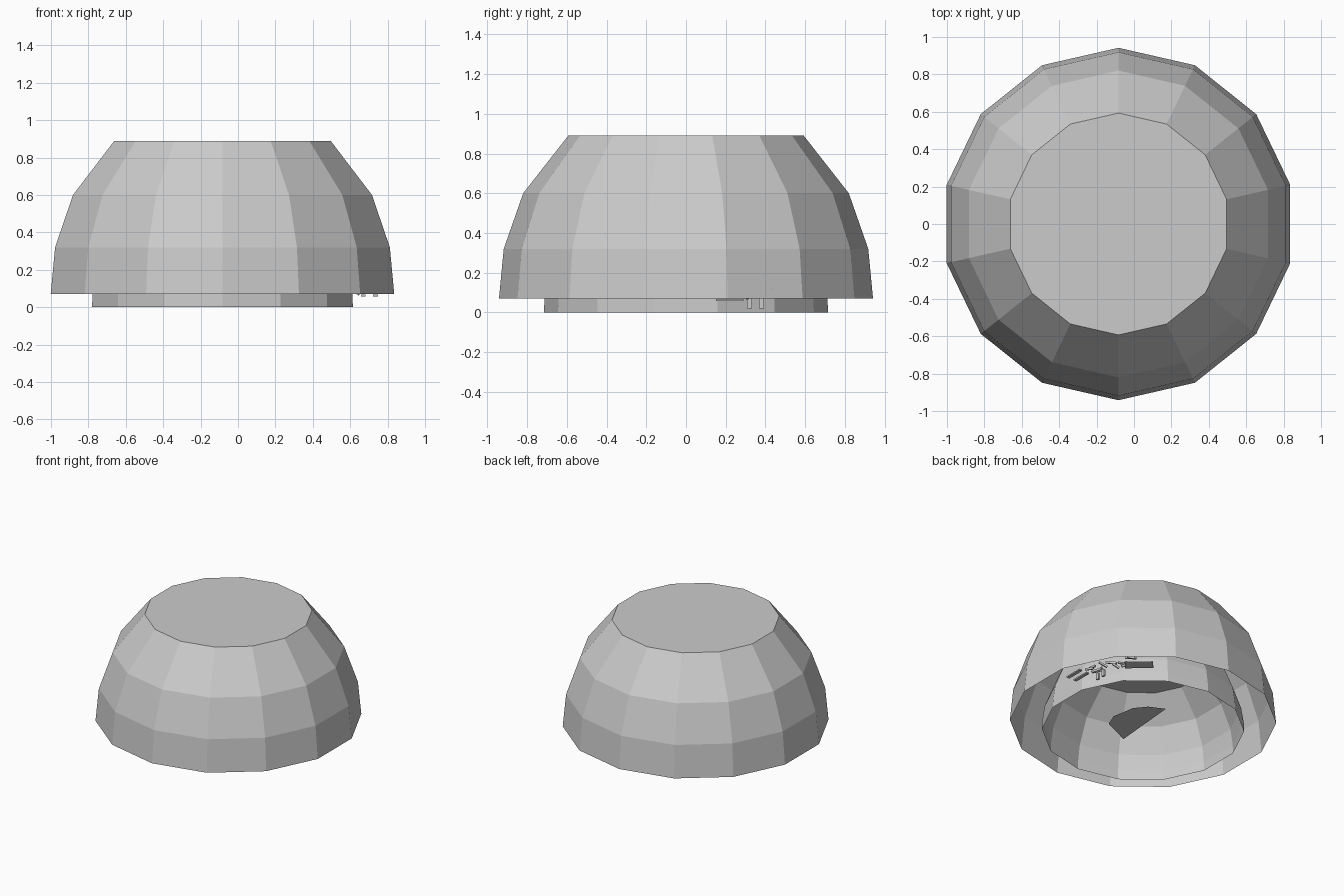
import bpy, bmesh, math, random
from mathutils import Vector, Matrix

cube = bpy.data.objects.get("Cube")
if cube:
    bpy.data.objects.remove(cube, do_unlink=True)

random.seed(4)
SIDES = 14
CENTRE = Vector((-0.083, 0, 0))


def make_material(name, value):
    mat = bpy.data.materials.new(name)
    mat.use_nodes = True
    colour = (value, value, value, 1)
    mat.diffuse_color = colour
    mat.node_tree.nodes["Principled BSDF"].inputs["Base Color"].default_value = colour
    return mat


GREY = make_material("light grey", 0.6)


def finish(name, bm):
    mesh = bpy.data.meshes.new(name)
    bm.to_mesh(mesh)
    bm.free()
    mesh.materials.append(GREY)
    obj = bpy.data.objects.new(name, mesh)
    bpy.context.collection.objects.link(obj)
    return obj


def faceted_dome(name, profile):
    """Open-bottomed dome of flat facets with a flat lid; profile is (radius, z)."""
    bm = bmesh.new()
    rings = []
    for radius, z in profile:
        ring = []
        for i in range(SIDES):
            a = math.pi / 2 + math.tau * i / SIDES
            ring.append(bm.verts.new(CENTRE + Vector((radius * math.cos(a), radius * math.sin(a), z))))
        rings.append(ring)
    for low, high in zip(rings, rings[1:]):
        for i in range(SIDES):
            j = (i + 1) % SIDES
            bm.faces.new((low[i], low[j], high[j], high[i]))
    bm.faces.new(rings[-1])
    return finish(name, bm)


def box(name, location, size, turn=0, lean=0):
    bm = bmesh.new()
    place = (Matrix.Translation(location) @ Matrix.Rotation(math.radians(turn), 4, 'Z')
             @ Matrix.Rotation(math.radians(lean), 4, 'X'))
    bmesh.ops.create_cube(bm, size=1, matrix=place @ Matrix.Diagonal((*size, 1)))
    return finish(name, bm)


# Outer shell and the smaller lining whose rim reaches the ground
faceted_dome("outer_dome", [(0.942, 0.07), (0.918, 0.32), (0.82, 0.6), (0.593, 0.89)])
faceted_dome("inner_dome", [(0.715, 0), (0.713, 0.07), (0.695, 0.19), (0.62, 0.38), (0.45, 0.56)])

# Small fittings in the gap between the two shells
for k, x in enumerate((0.67, 0.735)):
    box(f"fitting_slat_{k + 1}", (x, 0.22, 0.062), (0.025, 0.14, 0.01))
for k, y in enumerate((0.32, 0.38)):
    box(f"fitting_post_{k + 1}", (0.6, y, 0.045), (0.015, 0.025, 0.05))
box("fitting_knob", (0.718, 0.43, 0.105), (0.012, 0.025, 0.03), 25)
box("fitting_tray", (0.44, 0.58, 0.085), (0.08, 0.2, 0.01), 48)

# Jumbled bars lying along the outside of the lining
for k in range(14):
    angle = math.radians(random.uniform(20, 46))
    radius = random.uniform(0.73, 0.82)
    spot = CENTRE + Vector((radius * math.cos(angle), radius * math.sin(angle),
                            random.uniform(0.085, 0.15)))
    box(f"fitting_bar_{k + 1}", spot, (0.01, random.uniform(0.04, 0.09), 0.015),
        math.degrees(angle) + random.uniform(-50, 50), random.uniform(-30, 30))

# Loose rounded plate inside the lining
bm = bmesh.new()
outline = [(-0.06, -0.35), (-0.28, -0.45), (-0.235, 0.07), (-0.12, 0.015), (-0.05, -0.07), (-0.02, -0.25)]
bm.faces.new([bm.verts.new((x, y, 0.2)) for x, y in outline])
finish("inner_plate", bm)
